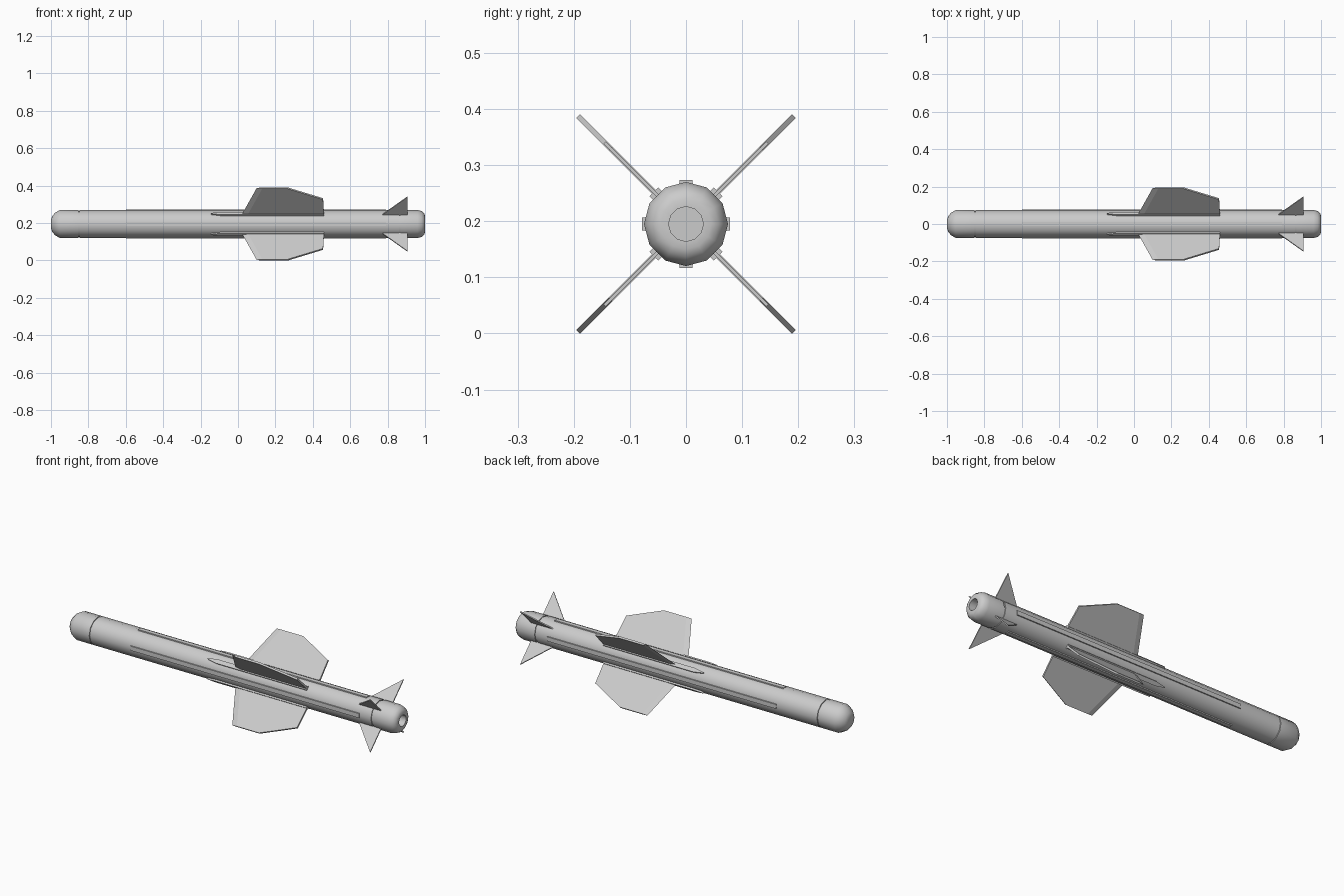
import bpy, bmesh
from math import pi, cos, sin, radians
from mathutils import Matrix, Vector

cube = bpy.data.objects.get("Cube")
if cube:
    bpy.data.objects.remove(cube, do_unlink=True)

AXIS_Z = 0.195
R = 0.075


def material(name, value):
    m = bpy.data.materials.new(name)
    m.use_nodes = True
    colour = (value, value, value, 1)
    m.diffuse_color = colour
    m.node_tree.nodes["Principled BSDF"].inputs["Base Color"].default_value = colour
    return m


GREY = material("light grey", 0.6)


def finish(name, bm, smooth=False):
    bmesh.ops.recalc_face_normals(bm, faces=bm.faces)
    mesh = bpy.data.meshes.new(name)
    bm.to_mesh(mesh)
    bm.free()
    mesh.materials.append(GREY)
    ob = bpy.data.objects.new(name, mesh)
    ob.location.z = AXIS_Z
    bpy.context.collection.objects.link(ob)
    if smooth:
        bpy.ops.object.select_all(action='DESELECT')
        ob.select_set(True)
        bpy.context.view_layer.objects.active = ob
        bpy.ops.object.shade_smooth_by_angle(angle=radians(40))
    return ob


def lathe(name, profile, sides=12):
    """Turn (x, radius) points around the x axis and cap both ends."""
    bm = bmesh.new()
    rings = [[bm.verts.new((x, r * cos(2 * pi * i / sides), r * sin(2 * pi * i / sides)))
              for i in range(sides)] for x, r in profile]
    for a, b in zip(rings, rings[1:]):
        for i in range(sides):
            j = (i + 1) % sides
            bm.faces.new((a[i], a[j], b[j], b[i]))
    bm.faces.new(rings[0])
    bm.faces.new(rings[-1])
    return finish(name, bm, True)


def loft(name, lower, upper, angle):
    """Join two matching outlines; local z is radial, turned about x."""
    bm = bmesh.new()
    a = [bm.verts.new(p) for p in lower]
    b = [bm.verts.new(p) for p in upper]
    bm.faces.new(a)
    bm.faces.new(b)
    for i in range(len(a)):
        j = (i + 1) % len(a)
        bm.faces.new((a[i], a[j], b[j], b[i]))
    bmesh.ops.transform(bm, verts=bm.verts, matrix=Matrix.Rotation(angle, 4, 'X'))
    return finish(name, bm)


def plate(name, outline, thick, angle, lead=0.0):
    """Radial fin from (x, radius) points; lead bevels the first edge to a blade."""
    t = thick / 2
    n = len(outline)
    bm = bmesh.new()
    sides = []
    for y in (-t, t):
        sides.append([bm.verts.new((x + (lead if i < 2 else 0), y, r))
                      for i, (x, r) in enumerate(outline)])
    a, b = sides
    bm.faces.new(a)
    bm.faces.new(b)
    for i in range(1 if lead else 0, n):
        j = (i + 1) % n
        bm.faces.new((a[i], a[j], b[j], b[i]))
    if lead:
        # Thin blade along the leading edge
        e0, e1 = [bm.verts.new((x, 0, r)) for x, r in outline[:2]]
        for s in (a, b):
            bm.faces.new((s[0], s[1], e1, e0))
        bm.faces.new((a[0], b[0], e0))
        bm.faces.new((a[1], b[1], e1))
    bmesh.ops.transform(bm, verts=bm.verts, matrix=Matrix.Rotation(angle, 4, 'X'))
    return finish(name, bm)


# Fuselage sections, separated by shallow seams
lathe("nose_cap", [(-1, 0.022), (-0.994, 0.042), (-0.978, 0.06),
                   (-0.953, R), (-0.852, R), (-0.852, 0.07)])
lathe("main_body", [(-0.852, 0.07), (-0.848, 0.07), (-0.848, R), (0.86, R), (0.86, 0.07)])
lathe("tail_section", [(0.86, 0.071), (0.868, 0.071), (0.868, R), (0.96, R),
                       (0.982, 0.069), (0.995, 0.058), (1, 0.045),
                       (1, 0.031), (0.95, 0.031)])

# Four cable ducts along the top, bottom and sides
for k in range(4):
    x0, x1, w = -0.6, 0.79, 0.012
    outline = [(x0, -w), (x1, -w), (x1, w), (x0, w)]
    loft(f"cable_duct_{k + 1}", [(x, y, 0.06) for x, y in outline],
         [(x, y, 0.078) for x, y in outline], k * pi / 2)

# Diagonal wings on pointed rails, with small tail fins behind
wing = [(0.02, 0.07), (0.1, 0.272), (0.265, 0.272), (0.455, 0.19), (0.46, 0.07)]
fin = [(0.765, 0.065), (0.905, 0.205), (0.905, 0.065)]
rail = [(-0.145, 0.002), (-0.145, -0.002), (-0.09, -0.011),
        (0.46, -0.011), (0.46, 0.011), (-0.09, 0.011)]
for k in range(4):
    angle = pi / 4 + k * pi / 2
    loft(f"wing_rail_{k + 1}", [(x, y, 0.06) for x, y in rail],
         [(x, y, 0.081) for x, y in rail], angle)
    plate(f"wing_{k + 1}", wing, 0.01, angle, 0.03)
    plate(f"tail_fin_{k + 1}", fin, 0.006, angle)
